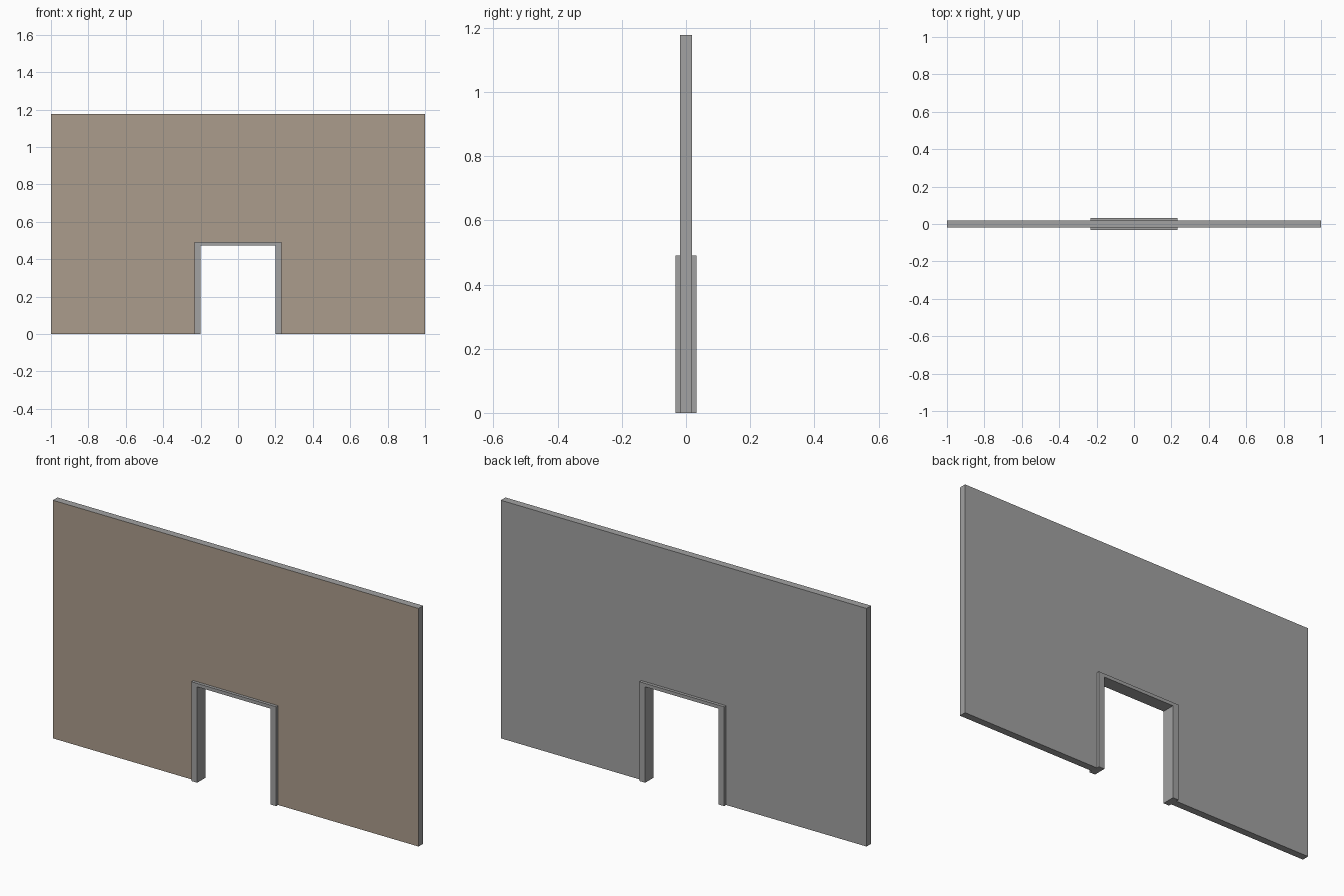
import bpy, bmesh

if "Cube" in bpy.data.objects:
    bpy.data.objects.remove(bpy.data.objects["Cube"])

def material(name, rgb):
    m = bpy.data.materials.new(name)
    m.diffuse_color = (*rgb, 1)
    m.use_nodes = True
    m.node_tree.nodes["Principled BSDF"].inputs["Base Color"].default_value = m.diffuse_color
    return m

grey = material("plain_grey", (0.36, 0.36, 0.36))
brown = material("warm_brown", (0.41, 0.335, 0.265))

def arch_slab(name, outer_x, inner_x, outer_z, inner_z, half_depth, mats):
    """Upside-down U outline extruded evenly to both sides of y = 0."""
    outline = [(-outer_x, 0), (-inner_x, 0), (-inner_x, inner_z), (inner_x, inner_z),
               (inner_x, 0), (outer_x, 0), (outer_x, outer_z), (-outer_x, outer_z)]
    bm = bmesh.new()
    face = bm.faces.new([bm.verts.new((x, -half_depth, z)) for x, z in outline])
    ext = bmesh.ops.extrude_face_region(bm, geom=[face], use_keep_orig=True)
    verts = [g for g in ext["geom"] if isinstance(g, bmesh.types.BMVert)]
    bmesh.ops.translate(bm, verts=verts, vec=(0, 2 * half_depth, 0))
    bmesh.ops.recalc_face_normals(bm, faces=bm.faces)
    # the last material goes on the front face
    for f in bm.faces:
        f.material_index = len(mats) - 1 if f.normal.y < -0.9 else 0
    mesh = bpy.data.meshes.new(name)
    bm.to_mesh(mesh)
    bm.free()
    for m in mats:
        mesh.materials.append(m)
    obj = bpy.data.objects.new(name, mesh)
    bpy.context.collection.objects.link(obj)
    return obj

# wall panel with a doorway, painted on the front
arch_slab("wall", 1.0, 0.232, 1.177, 0.491, 0.018, [grey, brown])
# door frame lining the doorway
arch_slab("door_frame", 0.232, 0.2, 0.491, 0.474, 0.033, [grey])
